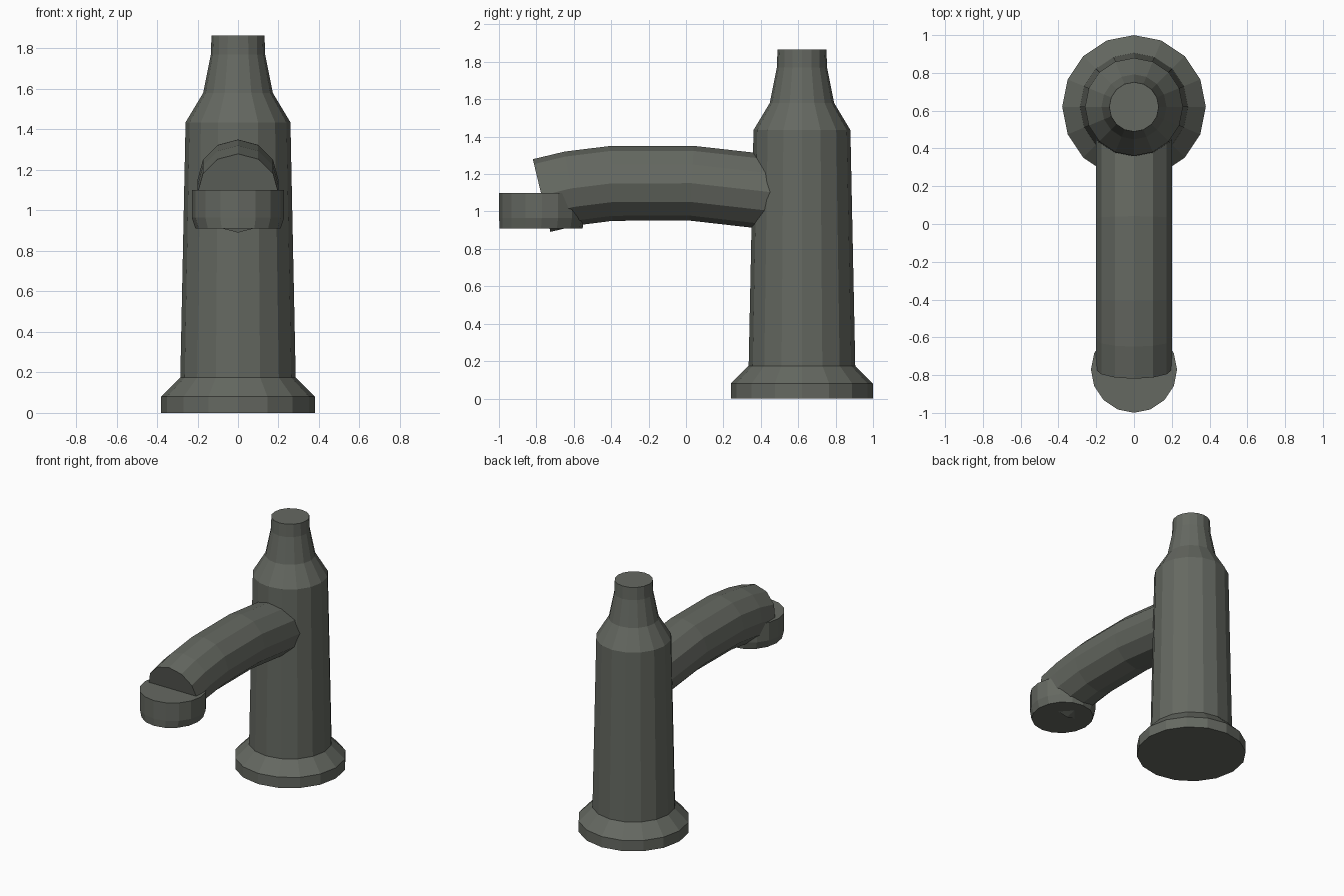
import bpy
import bmesh
from math import sin, cos, pi, atan2
from mathutils import Vector

if "Cube" in bpy.data.objects:
    bpy.data.objects.remove(bpy.data.objects["Cube"])

metal = bpy.data.materials.new("dark_metal")
metal.diffuse_color = (0.13, 0.14, 0.12, 1)
metal.use_nodes = True
metal.node_tree.nodes["Principled BSDF"].inputs["Base Color"].default_value = metal.diffuse_color


def skin_rings(name, rings):
    """Join equal-sized rings of points into a capped, flat-shaded tube."""
    bm = bmesh.new()
    loops = [[bm.verts.new(p) for p in ring] for ring in rings]
    n = len(loops[0])
    for a, b in zip(loops, loops[1:]):
        for i in range(n):
            j = (i + 1) % n
            bm.faces.new((a[i], a[j], b[j], b[i]))
    bm.faces.new(loops[0][::-1])
    bm.faces.new(loops[-1])
    bmesh.ops.recalc_face_normals(bm, faces=bm.faces[:])
    mesh = bpy.data.meshes.new(name)
    bm.to_mesh(mesh)
    bm.free()
    mesh.materials.append(metal)
    obj = bpy.data.objects.new(name, mesh)
    bpy.context.collection.objects.link(obj)
    return obj


def flat_ring(y, z, rx, ry, n=16):
    return [(rx * cos(2 * pi * i / n), y + ry * sin(2 * pi * i / n), z)
            for i in range(n)]


# Upright body with flared foot and stepped neck
profile = [(0.38, 0), (0.38, 0.08), (0.285, 0.175), (0.259, 1.435),
           (0.172, 1.58), (0.134, 1.77), (0.131, 1.865)]
skin_rings("faucet_body", [flat_ring(0.62, z, r, r) for r, z in profile])

# Curved spout: 12-sided tube swept along a shallow arch, ending in the body
path = [Vector((0, y, z)) for y, z in
        [(0.5, 1.098), (0.03, 1.151), (-0.4, 1.15), (-0.615, 1.123), (-0.772, 1.085)]]
rings = []
for i, p in enumerate(path):
    t = (path[min(i + 1, len(path) - 1)] - path[max(i - 1, 0)]).normalized()
    up = Vector((1, 0, 0)).cross(t)
    rings.append([p + 0.2 * (Vector((sin(a), 0, 0)) + up * cos(a))
                  for a in [2 * pi * k / 12 for k in range(12)]])
skin_rings("spout", rings)

# Round outlet at the spout tip, its sides drawn in slightly at the bottom
skin_rings("outlet", [flat_ring(-0.775, 0.91, 0.21, 0.222),
                      flat_ring(-0.771, 0.965, 0.228, 0.228),
                      flat_ring(-0.771, 1.10, 0.228, 0.228)])
